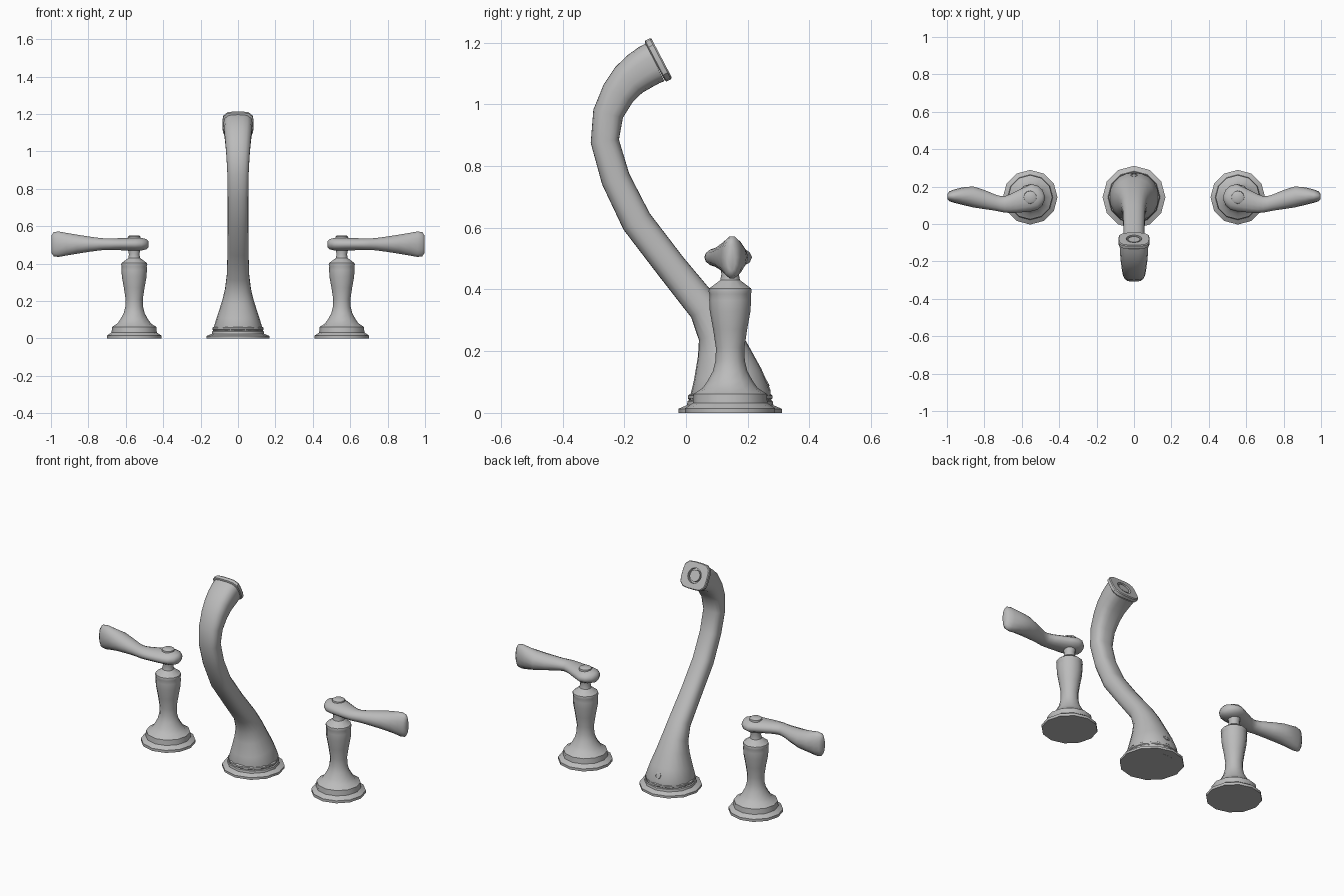
import bpy, bmesh, math
from mathutils import Vector

cube = bpy.data.objects.get("Cube")
if cube:
    bpy.data.objects.remove(cube, do_unlink=True)

metal = bpy.data.materials.new("brushed_grey")
metal.use_nodes = True
grey = (0.5, 0.5, 0.5, 1)
metal.diffuse_color = grey
metal.node_tree.nodes["Principled BSDF"].inputs["Base Color"].default_value = grey


def smooth(keys, steps=2):
    """Pass a smooth spline through the key vectors."""
    keys = [Vector(key) for key in keys]
    padded = [keys[0], *keys, keys[-1]]
    points = []
    for a, b, c, d in zip(padded, padded[1:], padded[2:], padded[3:]):
        for step in range(steps):
            t = step / steps
            bend = a * 2 - b * 5 + c * 4 - d
            twist = b * 3 - a - c * 3 + d
            points.append(b + ((c - a) * t + bend * t ** 2 + twist * t ** 3) / 2)
    return points + [keys[-1]]


def loft(name, rings, sides, angle=35):
    """Skin closed rings given as (centre, half axis u, half axis v, squareness)."""
    bm = bmesh.new()
    loops = []
    for centre, u, v, power in rings:
        loop = []
        for i in range(sides):
            turn = math.tau * i / sides
            c, s = math.cos(turn), math.sin(turn)
            reach = (abs(c) ** power + abs(s) ** power) ** (-1 / power)
            loop.append(bm.verts.new(centre + (u * c + v * s) * reach))
        loops.append(loop)
    for lower, upper in zip(loops, loops[1:]):
        for i in range(sides):
            j = (i + 1) % sides
            bm.faces.new((lower[i], lower[j], upper[j], upper[i]))
    bm.faces.new(loops[0])
    bm.faces.new(loops[-1])
    bmesh.ops.recalc_face_normals(bm, faces=bm.faces)
    mesh = bpy.data.meshes.new(name)
    bm.to_mesh(mesh)
    bm.free()
    mesh.materials.append(metal)
    mesh.shade_smooth()
    mesh.set_sharp_from_angle(angle=math.radians(angle))
    bpy.context.collection.objects.link(bpy.data.objects.new(name, mesh))


def lathe(name, origin, profile, sides=12, axis=(0, 0, 1)):
    """Turn (radius, height) pairs round an axis through origin."""
    axis = Vector(axis).normalized()
    across = Vector((1, 0, 0))
    up = axis.cross(across)
    rings = [(Vector(origin) + axis * height, across * radius, up * radius, 2)
             for radius, height in profile]
    loft(name, rings, sides)


base_y = 0.143
across = Vector((1, 0, 0))

# Spout base flange with stepped rings
lathe("spout_flange", (0, base_y, 0),
      [(.168, 0), (.168, .013), (.14, .025), (.138, .038),
       (.132, .042), (.137, .047), (.137, .056), (.13, .062)])

# Spout body: centre y, centre z, half depth, half width along the swan neck
neck = smooth([
    (base_y, .01, .12, .12), (.143, .06, .132, .13), (.12, .2, .084, .085),
    (.06, .34, .053, .06), (-.16, .62, .05, .055), (-.263, .88, .046, .057),
    (-.22, 1.035, .055, .067), (-.15, 1.107, .065, .075), (-.1, 1.136, .068, .077)])
rings = []
for i, (y, z, depth, width) in enumerate(neck):
    before, after = neck[max(i - 1, 0)], neck[min(i + 1, len(neck) - 1)]
    along = Vector((0, after.x - before.x, after.y - before.y)).normalized()
    squareness = 2 + 1.5 * i / len(neck)
    rings.append((Vector((0, y, z)), across * width, across.cross(along) * depth, squareness))
loft("spout_body", rings, 20)

# Outlet head: squared collar with a round groove in its face
facing = Vector((0, .886, .463))
head = Vector((0, -.101, 1.138))
face, floor = .025, .008
collar = [(.076, 0, 4), (.083, .004, 4), (.083, .02, 4), (.079, face, 4),
          (.042, face, 2), (.042, floor, 2), (.032, floor, 2), (.032, .022, 2)]
rings = []
for size, offset, squareness in collar:
    height = size * .9 if squareness > 2 else size
    rings.append((head + facing * offset, across * size, across.cross(facing) * height, squareness))
loft("outlet_head", rings, 20)

# Small recessed screw low on the rear of the spout
lathe("rear_screw", (0, .258, .1),
      [(.018, -.015), (.018, .006), (.013, .006), (.013, .001)], 10, (0, .88, .47))

# Handle post: stepped foot, waisted column, collar and thin neck
foot = [(.146, 0), (.146, .015), (.121, .032), (.118, .062)]
column = smooth([(.09, .08), (.056, .135), (.046, .21), (.066, .33), (.067, .385)])
post = foot + list(column) + [(.07, .394), (.068, .403), (.032, .43), (.028, .45), (.034, .48)]

# Lever: x, y, half depth, half height from the hub to the flared tip
arm = smooth([(.55, .141, .073, .037), (.63, .118, .058, .033), (.69, .105, .044, .032),
              (.74, .114, .043, .034), (.86, .145, .056, .052), (.96, .149, .036, .07)])
hub = arm[0]
nose = []
for degrees in (80, 55, 28):
    bulge = math.cos(math.radians(degrees))
    setback = math.sin(math.radians(degrees)) * hub.z
    nose.append((hub.x - setback, hub.y, hub.z * bulge, hub.w * bulge ** .5))
lever = nose + list(arm) + [(.986, .148, .027, .066), (.998, .147, .014, .046)]

for side, sign in (("left", 1), ("right", -1)):
    post_x = .555 * sign
    lathe(side + "_handle_post", (post_x, base_y, 0), post)
    rings = [(Vector((sign * x, y, .504)), Vector((0, depth, 0)), Vector((0, 0, height)), 2)
             for x, y, depth, height in lever]
    loft(side + "_lever", rings, 14, 50)
    lathe(side + "_handle_cap", (post_x, base_y, 0), [(.036, .525), (.034, .545), (.024, .551)])
